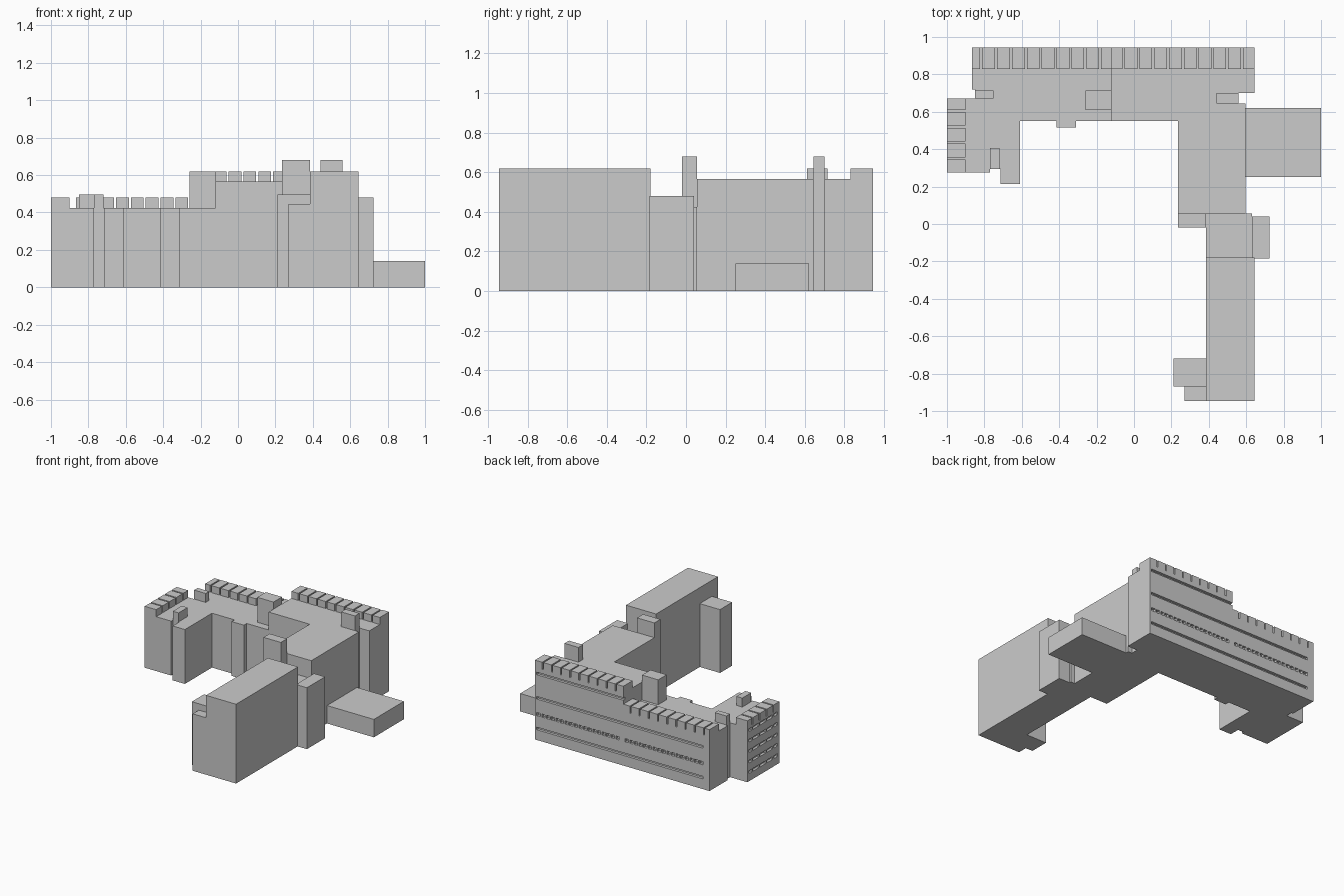
import bpy
import bmesh

cube = bpy.data.objects.get("Cube")
if cube:
    bpy.data.objects.remove(cube, do_unlink=True)


def finish(name, bm):
    bmesh.ops.recalc_face_normals(bm, faces=bm.faces)
    mesh = bpy.data.meshes.new(name)
    bm.to_mesh(mesh)
    bm.free()
    obj = bpy.data.objects.new(name, mesh)
    bpy.context.scene.collection.objects.link(obj)
    return obj


def prism(name, outline, height):
    """Extrude a ground plan straight up from z = 0."""
    bm = bmesh.new()
    base = bm.faces.new([bm.verts.new((x, y, 0)) for x, y in outline])
    top = bmesh.ops.extrude_face_region(bm, geom=[base], use_keep_orig=True)["geom"]
    bmesh.ops.translate(bm, vec=(0, 0, height),
                        verts=[v for v in top if isinstance(v, bmesh.types.BMVert)])
    return finish(name, bm)


def boxes(name, ranges):
    """One object made of boxes, each given as three (low, high) ranges."""
    bm = bmesh.new()
    for box in ranges:
        verts = bmesh.ops.create_cube(bm, size=1)["verts"]
        for v in verts:
            v.co = [lo + (c + 0.5) * (hi - lo) for c, (lo, hi) in zip(v.co, box)]
    return finish(name, bm)


def pieces(start, end, first_gap, step, count, gap=0.011):
    """Split a run into pieces separated by evenly spaced narrow gaps."""
    cuts = [first_gap + step * k for k in range(count)]
    lows = [start] + [c + gap / 2 for c in cuts]
    highs = [c - gap / 2 for c in cuts] + [end]
    return list(zip(lows, highs))


def carve(obj, cutter):
    """Apply a boolean difference to the object."""
    mod = obj.modifiers.new("windows", "BOOLEAN")
    mod.operation = "DIFFERENCE"
    mod.solver = "EXACT"
    mod.object = cutter
    graph = bpy.context.evaluated_depsgraph_get()
    mesh = bpy.data.meshes.new_from_object(obj.evaluated_get(graph))
    obj.modifiers.clear()
    obj.data = mesh


LOW, HIGH, BACK = 0.425, 0.565, 0.945
LOW_TOP, HIGH_TOP = 0.48, 0.62

# Low half of the rear range with its side wing
low_range = prism("low_range", [
    (-0.12, BACK), (-0.865, BACK), (-0.865, 0.72), (-0.85, 0.72), (-0.85, 0.67),
    (-1, 0.67), (-1, 0.275), (-0.77, 0.275), (-0.77, 0.295), (-0.715, 0.295),
    (-0.715, 0.215), (-0.61, 0.215), (-0.61, 0.55), (-0.415, 0.55), (-0.415, 0.515),
    (-0.31, 0.515), (-0.31, 0.55), (-0.12, 0.55)], LOW)

# High half of the rear range with the wing running forward
high_range = prism("high_range", [
    (-0.12, BACK), (-0.12, 0.55), (0.235, 0.55), (0.235, 0.055), (0.595, 0.055),
    (0.595, 0.645), (0.56, 0.645), (0.56, 0.70), (0.645, 0.70), (0.645, BACK)], HIGH)

# Window bands on the rear face, one of them divided by posts
depth = (BACK - 0.02, BACK + 0.02)
low_bands = [(0.08, 0.10), (0.32, 0.34)]
panes = pieces(-0.81, 0.63, -0.77, 0.04, 35, 0.012)
posted = [(p, depth, (0.19, 0.215)) for p in panes]
cutters = {
    "low": [((-0.81, -0.12), depth, z) for z in low_bands],
    "high": [((-0.12, 0.63), depth, z) for z in low_bands + [(0.51, 0.53)]],
}
cutters["low"] += [b for b in posted if b[0][1] < -0.12]
cutters["high"] += [b for b in posted if b[0][0] > -0.12]

# Window grid on the outer face of the side wing
for row in range(5):
    z = 0.06 + 0.082 * row
    for y in pieces(0.295, 0.65, 0.35, 0.085, 4, 0.014):
        cutters["low"].append(((-1.02, -0.98), y, (z, z + 0.022)))

for obj, key in ((low_range, "low"), (high_range, "high")):
    cutter = boxes(key + "_window_cutter", cutters[key])
    cutter.hide_render = True
    carve(obj, cutter)
    bpy.data.objects.remove(cutter, do_unlink=True)

# Toothed parapets
edge = (0.83, BACK)
boxes("low_parapet", [(x, edge, (LOW, LOW_TOP))
                      for x in pieces(-0.865, -0.12, -0.817, 0.0795, 9)])
boxes("high_parapet", [(x, edge, (HIGH, HIGH_TOP))
                       for x in pieces(-0.12, 0.645, -0.055, 0.079, 9)])
boxes("side_parapet", [((-1, -0.9), y, (LOW, LOW_TOP))
                       for y in pieces(0.275, 0.67, 0.35, 0.085, 4)])

# Stair towers, roof housings and the front wing
blocks = {
    "centre_roof_tower": ((-0.26, -0.12), (0.61, 0.715), (LOW, HIGH_TOP)),
    "end_roof_tower": ((0.44, 0.56), (0.645, 0.70), (HIGH, 0.68)),
    "inner_stair_tower": ((0.235, 0.385), (-0.02, 0.055), (0, 0.68)),
    "corner_roof_housing": ((-0.85, -0.75), (0.672, 0.715), (LOW, 0.495)),
    "side_roof_housing": ((-0.77, -0.72), (0.295, 0.405), (LOW, 0.495)),
    "link_block": ((0.385, 0.63), (-0.18, 0.055), (0, LOW)),
    "outer_stair_tower": ((0.63, 0.725), (-0.185, 0.04), (0, LOW_TOP)),
    "front_wing": ((0.385, 0.645), (-BACK, -0.18), (0, HIGH_TOP)),
    "front_wing_annex": ((0.21, 0.385), (-0.87, -0.72), (0, 0.495)),
    "front_wing_porch": ((0.27, 0.385), (-BACK, -0.87), (0, 0.445)),
    "low_pavilion": ((0.595, 1), (0.25, 0.62), (0, 0.14)),
}
for name, block in blocks.items():
    boxes(name, [block])
